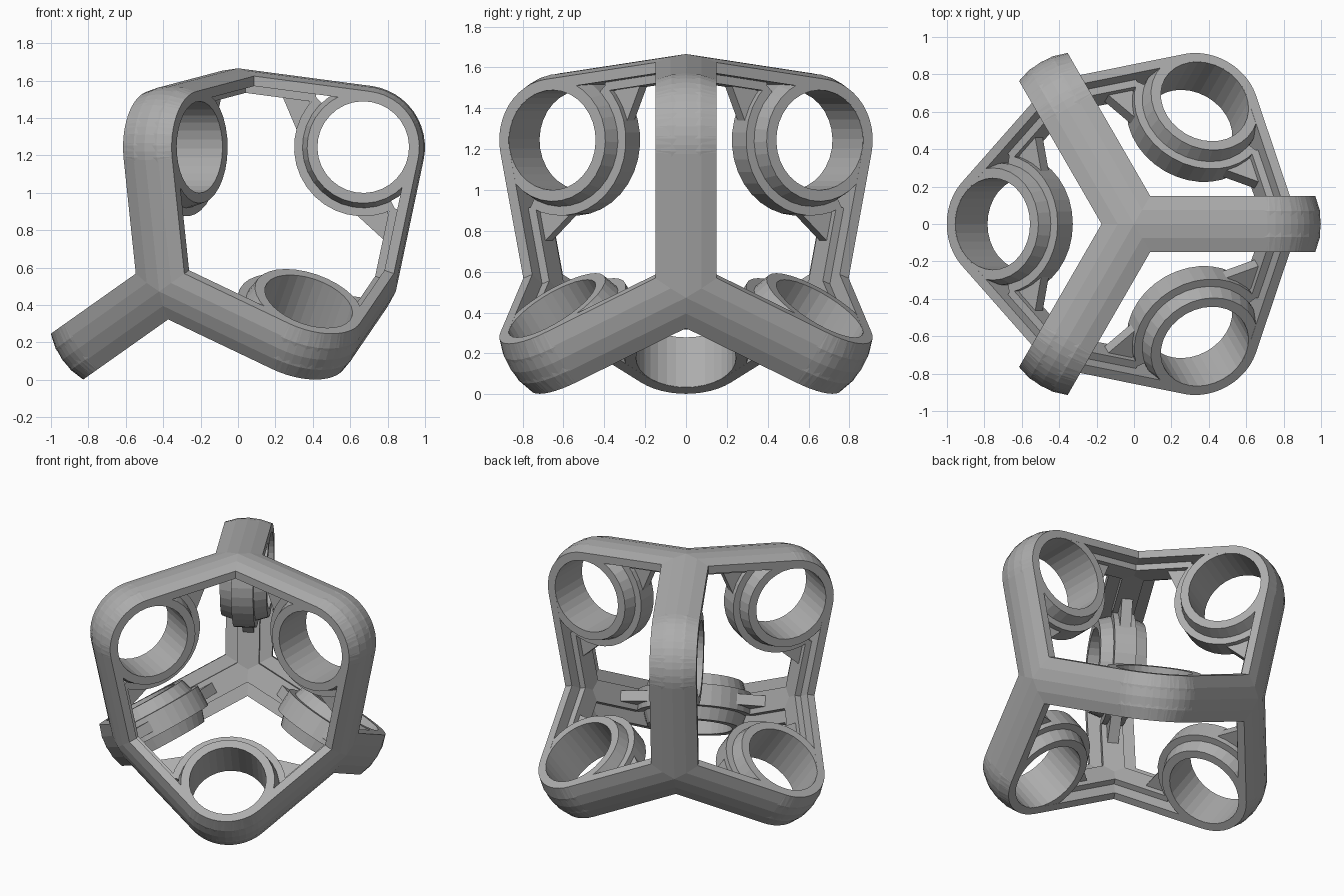
import bpy, bmesh
from math import sin, cos, pi, radians, acos, atan2, hypot
from mathutils import Vector, Matrix

if "Cube" in bpy.data.objects:
    bpy.data.objects.remove(bpy.data.objects["Cube"])

ZC, HUB = 0.771, 0.895          # centre height, hub distance from centre
RC, RO, RH = 0.82, 0.33, 0.245  # ring centre distance, corner radius, hole radius
HALF, CROWN = 0.15, 0.03        # half width of a bow, crown of its outer face
T = RO - RH - 0.002             # flange thickness

grey = bpy.data.materials.new("mid_grey")
grey.diffuse_color = (0.42, 0.42, 0.42, 1)
grey.use_nodes = True
grey.node_tree.nodes["Principled BSDF"].inputs["Base Color"].default_value = grey.diffuse_color

# Local frame of one bow: x along the bow, y outward, z across its width
A = acos(1 / 3 ** 0.5)
h = Vector((sin(A), cos(A)))
hub = h * HUB
rel = hub - Vector((0, RC))
PHI = atan2(rel.x, rel.y) - acos(RO / rel.length)   # tangent angle of the corner
n = Vector((sin(PHI), cos(PHI)))
along = (Vector((0, RC)) + n * RO - hub).normalized()


def arc(r, a):
    return Vector((r * sin(a), RC + r * cos(a)))


def loft(bm, sections, closed=False):
    """Skin a list of equal cross-sections, capping open ends."""
    rows = [[bm.verts.new(p) for p in s] for s in sections]
    m = len(rows[0])
    pairs = list(zip(rows, rows[1:])) + ([(rows[-1], rows[0])] if closed else [])
    for a, b in pairs:
        for k in range(m):
            bm.faces.new((a[k], a[(k + 1) % m], b[(k + 1) % m], b[k]))
    if not closed:
        bm.faces.new(rows[0])
        bm.faces.new(rows[-1][::-1])


def flange_section(o, i):
    pts = []
    for k in range(-2, 3):
        p = o.lerp(i, CROWN * (k / 2) ** 2 / T)
        pts.append((p.x, p.y, k / 2 * HALF))
    return pts + [(i.x, i.y, HALF), (i.x, i.y, -HALF)]


def ring_section(a, prof):
    return [(*arc(r, a), w) for r, w in prof]


def prism(bm, poly, half, side):
    loft(bm, [[(p[0] * side, p[1], w) for p in poly] for w in (-half, half)])


def hub_point(off):
    return hub - h * (off / n.dot(h))


def build_bow():
    bm = bmesh.new()
    # crowned outer flange: hub, rounded corner, hub
    path = [(hub, hub_point(T))]
    path += [(arc(RO, PHI * (1 - k / 6)), arc(RO - T, PHI * (1 - k / 6))) for k in range(13)]
    mir = Vector((-1, 1))
    path.append((hub * mir, hub_point(T) * mir))
    loft(bm, [flange_section(o, i) for o, i in path])
    # ring drum
    w = HALF - 0.0005
    drum = [(RH, -w), (0.30, -w), (0.325, -0.07), (0.325, 0.07), (0.30, w), (RH, w)]
    loft(bm, [ring_section(2 * pi * k / 32, drum) for k in range(32)], True)
    # raised rim on the inner side of the drum
    rim = [(0.28, -0.07), (0.37, -0.07), (0.37, 0.07), (0.28, 0.07)]
    loft(bm, [ring_section(pi + radians(82) * k / 8, rim) for k in range(-8, 9)])
    for side in (1, -1):
        # rib under the flange
        a, b = hub_point(T - 0.01), hub_point(0.125)
        prism(bm, [a, b, b + along * 0.42, a + along * 0.42], 0.07, side)
        # gusset between rib and rim
        prism(bm, [(0.466, 0.623), (0.42, 0.70), (0.33, 0.74), (0.24, 0.66), (0.264, 0.579)],
              0.035, side)
    # mitre both hub ends so three bows meet
    for side in (1, -1):
        t = Vector((-cos(A) * side, sin(A), 0))
        for ws in (1, -1):
            no = t * sin(pi / 3) + Vector((0, 0, ws * cos(pi / 3)))
            bmesh.ops.bisect_plane(bm, geom=bm.verts[:] + bm.edges[:] + bm.faces[:],
                                   dist=1e-5, plane_co=(0, 0, 0), plane_no=no, clear_inner=True)
    bmesh.ops.recalc_face_normals(bm, faces=bm.faces[:])
    me = bpy.data.meshes.new("ring_bow")
    bm.to_mesh(me)
    bm.free()
    me.materials.append(grey)
    return me


# six bows along the edges of a tetrahedron of hubs
mesh = build_bow()
hubs = [Vector((0, 0, 1))]
for k in range(3):
    a = 2 * pi * k / 3
    hubs.append(Vector((cos(a) * 8 ** 0.5 / 3, sin(a) * 8 ** 0.5 / 3, -1 / 3)))
for i in range(4):
    for j in range(i + 1, 4):
        u = (hubs[i] + hubs[j]).normalized()
        s = (hubs[i] - hubs[j]).normalized()
        M = Matrix((s, u, s.cross(u))).transposed().to_4x4()
        ob = bpy.data.objects.new(f"{'upper' if i == 0 else 'lower'}_ring_bow_{i}{j}", mesh)
        ob.matrix_world = Matrix.Translation((0, 0, ZC)) @ M
        bpy.context.collection.objects.link(ob)
